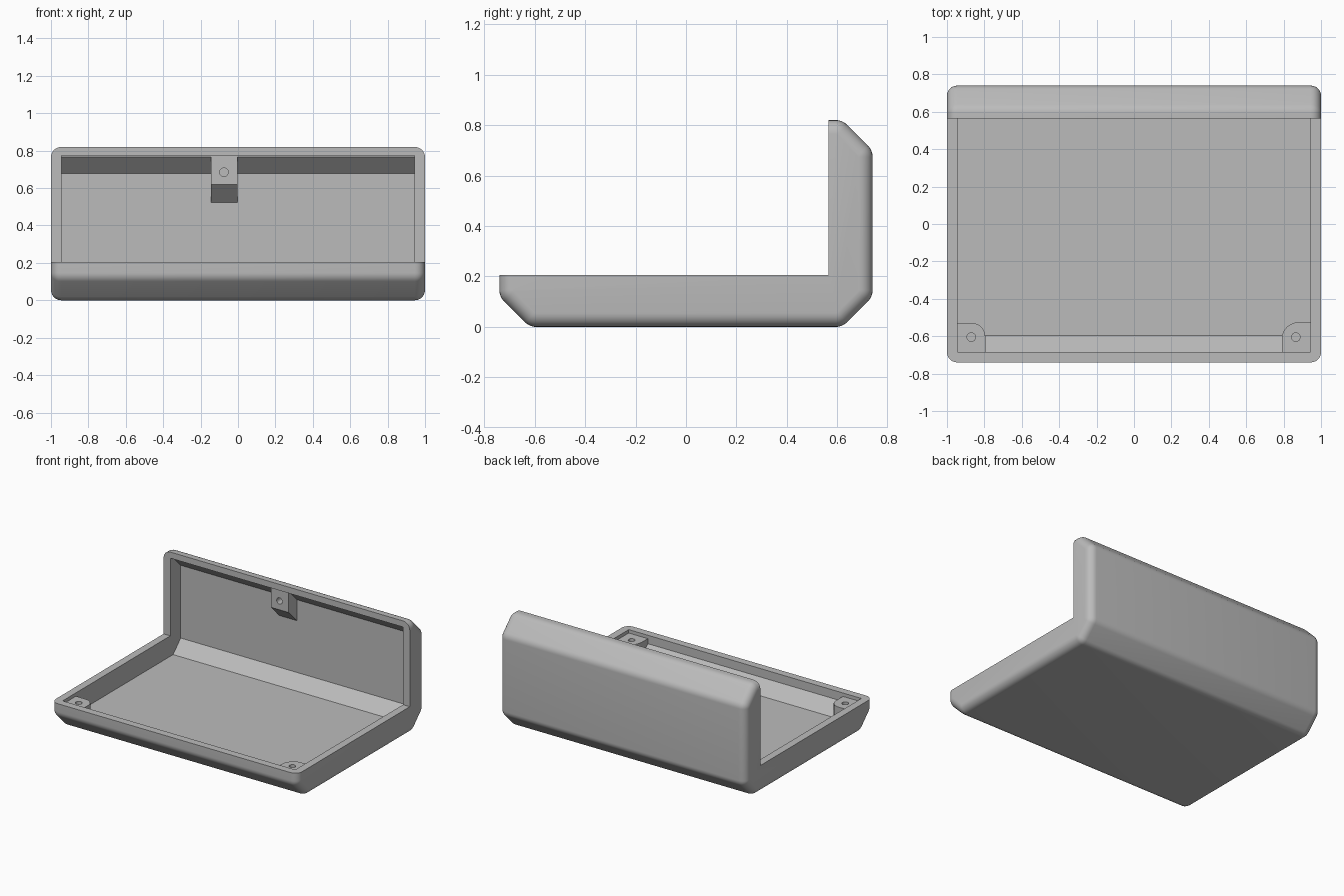
import bpy, bmesh, math
from mathutils import Vector

if "Cube" in bpy.data.objects:
    bpy.data.objects.remove(bpy.data.objects["Cube"])

WALL_X = 0.945
grey = bpy.data.materials.new("plain grey")
grey.diffuse_color = (0.5, 0.5, 0.5, 1)
grey.use_nodes = True
grey.node_tree.nodes["Principled BSDF"].inputs["Base Color"].default_value = grey.diffuse_color


def rounded(points, steps=6):
    """Turn (a, b, radius) corners into a polygon with arc fillets."""
    out = []
    n = len(points)
    for i, (a, b, r) in enumerate(points):
        p = Vector((a, b))
        if r == 0:
            out.append(p)
            continue
        u = (Vector(points[i - 1][:2]) - p).normalized()
        v = (Vector(points[(i + 1) % n][:2]) - p).normalized()
        half = u.angle(v) / 2
        t = r / math.tan(half)
        centre = p + (u + v).normalized() * (r / math.sin(half))
        s, e = p + u * t - centre, p + v * t - centre
        sweep = math.pi - 2 * half
        for k in range(steps + 1):
            f = k / steps
            out.append(centre + (s * math.sin((1 - f) * sweep)
                                 + e * math.sin(f * sweep)) / math.sin(sweep))
    return out


def extrude(name, outline, lo, hi, axis, bevel=0.0):
    """Prism along x (outline is y,z), y (outline is x,z) or z (outline is x,y)."""
    def place(p, d):
        return {"x": (d, p[0], p[1]), "y": (p[0], d, p[1]), "z": (p[0], p[1], d)}[axis]
    bm = bmesh.new()
    a = [bm.verts.new(place(p, lo)) for p in outline]
    b = [bm.verts.new(place(p, hi)) for p in outline]
    caps = [bm.faces.new(a), bm.faces.new(b)]
    for i in range(len(a)):
        j = (i + 1) % len(a)
        bm.faces.new((a[i], a[j], b[j], b[i]))
    bmesh.ops.recalc_face_normals(bm, faces=bm.faces)
    if bevel:
        rim = [e for f in caps for e in f.edges]
        bmesh.ops.bevel(bm, geom=rim, offset=bevel, segments=6, profile=0.5,
                        affect='EDGES', clamp_overlap=False)
    mesh = bpy.data.meshes.new(name)
    bm.to_mesh(mesh)
    bm.free()
    mesh.materials.append(grey)
    obj = bpy.data.objects.new(name, mesh)
    bpy.context.collection.objects.link(obj)
    return obj


def cut(target, cutter):
    mod = target.modifiers.new("cut", 'BOOLEAN')
    mod.operation = 'DIFFERENCE'
    mod.solver = 'EXACT'
    mod.object = cutter
    bpy.context.view_layer.objects.active = target
    bpy.ops.object.modifier_apply(modifier=mod.name)
    bpy.data.objects.remove(cutter)


def circle(a, b, r, n=24):
    return [(a + r * math.cos(2 * math.pi * i / n), b + r * math.sin(2 * math.pi * i / n))
            for i in range(n)]


# Outer case: chamfered profile with soft edges
R = 0.065
case = extrude("case", rounded([
    (-0.74, 0.82, 0), (-0.74, 0.12, R), (-0.62, 0, R), (0.62, 0, R),
    (0.74, 0.12, R), (0.74, 0.70, R), (0.62, 0.82, R)]), -1, 1, "x", 0.055)

# Open front and top, leaving an L shape
cut(case, extrude("opening", [(-2, 0.205), (0.565, 0.205), (0.565, 2), (-2, 2)], -2, 2, "x"))

# Hollow inside, with a small step under the top edge
cavity = extrude("cavity", [
    (-0.685, 0.3), (-0.685, 0.143), (-0.597, 0.055), (0.597, 0.055), (0.685, 0.143),
    (0.685, 0.677), (0.597, 0.765), (0.59, 0.765), (0.59, 0.775), (0.5, 0.775),
    (0.5, 0.3)], -WALL_X, WALL_X, "x")

# Screw bosses in the front corners, left solid in the hollow
for x, y, r in ((-0.795, -0.53, 0.07), (0.79, -0.525, 0.09)):
    side = math.copysign(1.1, x)
    cut(cavity, extrude("corner_boss", rounded(
        [(side, -0.9, 0), (x, -0.9, 0), (x, y, r), (side, y, 0)]), -0.2, 0.18, "z"))

# Screw block on the rear wall with a sloped underside
cut(cavity, extrude("rear_block", [
    (0.588, 0.62), (0.588, 0.9), (0.8, 0.9), (0.8, 0.408)], -0.145, -0.002, "x"))
cut(case, cavity)

# Screw holes
for x in (-0.87, 0.865):
    cut(case, extrude("boss_hole", circle(x, -0.605, 0.023), 0.08, 0.3, "z"))
cut(case, extrude("block_hole", circle(-0.075, 0.685, 0.023), 0.4, 0.67, "y"))

bpy.ops.object.select_all(action='DESELECT')
case.select_set(True)
bpy.context.view_layer.objects.active = case
bpy.ops.object.shade_smooth_by_angle(angle=math.radians(25))
